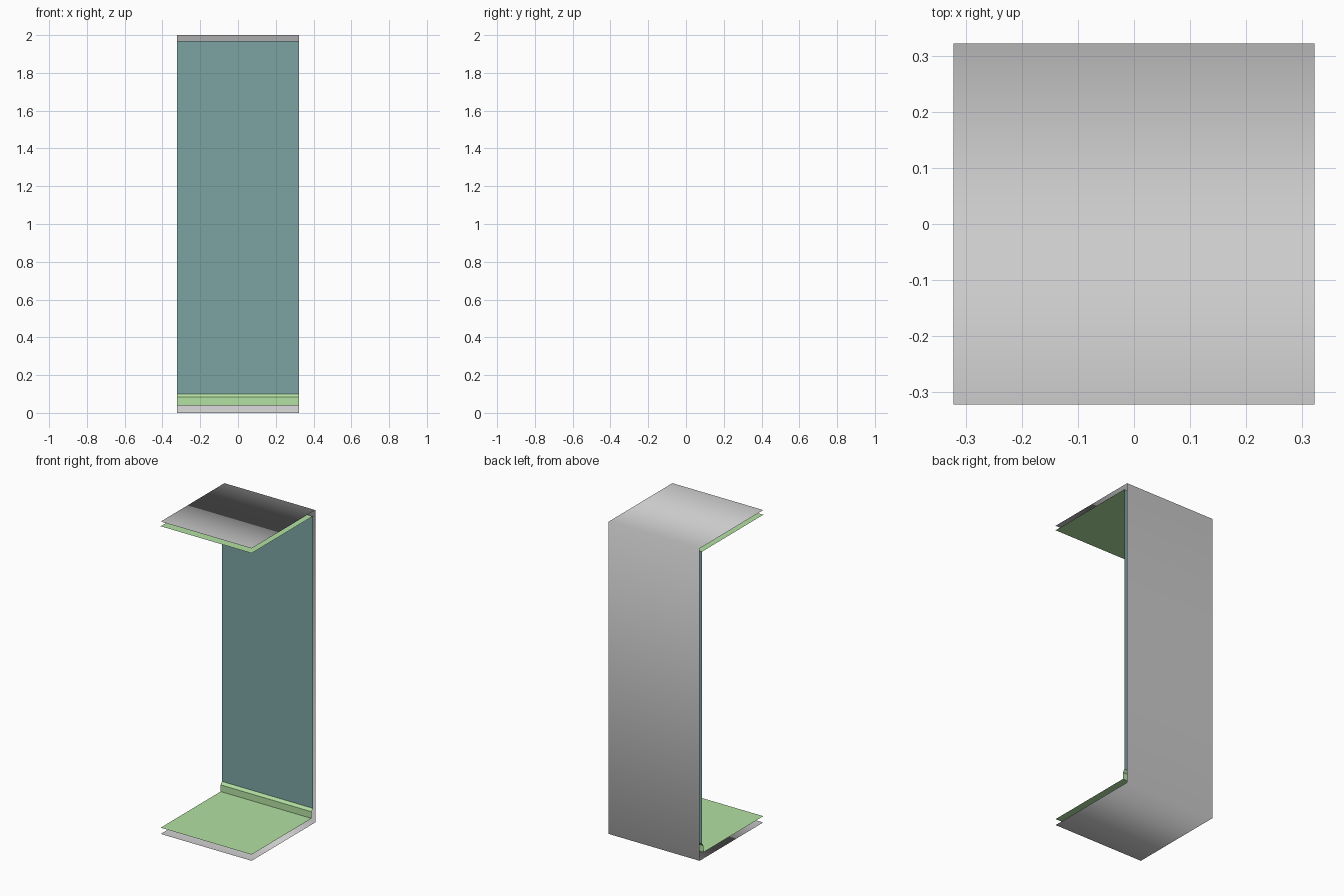
import bpy

if "Cube" in bpy.data.objects:
    bpy.data.objects.remove(bpy.data.objects["Cube"])

W = 0.322          # half width and half depth
WALL_Y = 0.297     # inner wall plane
BASE_Y = 0.284     # front of the skirting
FLOOR_Z, CEIL_Z = 0.04, 1.97


def material(name, rgb):
    m = bpy.data.materials.new(name)
    m.diffuse_color = (*rgb, 1)
    m.use_nodes = True
    m.node_tree.nodes["Principled BSDF"].inputs["Base Color"].default_value = m.diffuse_color
    return m


def strip(name, profile, mat=None, smooth=False):
    """Open sheet: a (y, z) profile swept across the full width in x."""
    n = len(profile)
    verts = [(x, y, z) for x in (-W, W) for y, z in profile]
    faces = [(i, i + 1, n + i + 1, n + i) for i in range(n - 1)]
    me = bpy.data.meshes.new(name)
    me.from_pydata(verts, [], faces)
    if mat:
        me.materials.append(mat)
    me.polygons.foreach_set("use_smooth", [smooth] * len(faces))
    ob = bpy.data.objects.new(name, me)
    bpy.context.collection.objects.link(ob)
    return ob


green = material("green_trim", (0.45, 0.75, 0.36))
teal = material("teal_wall", (0.2, 0.37, 0.37))

# Outer shell: floor underside, back and roof, softly shaded
shell = strip("outer_shell", [(-W, 2), (W, 2), (W, 0), (-W, 0)], smooth=True)
shell.data.flip_normals()
mod = shell.modifiers.new("area_normals", 'WEIGHTED_NORMAL')
mod.mode = 'FACE_AREA'
if shell.data.polygons[1].normal.y < 0:
    shell.data.flip_normals()

# Inner floor with skirting: upright face, then a slope back to the wall
strip("floor_and_skirting", [(-W, FLOOR_Z), (BASE_Y, FLOOR_Z), (BASE_Y, 0.083),
                             (WALL_Y, 0.1)][::-1], green)
# Inner wall panel
strip("wall_panel", [(WALL_Y, CEIL_Z), (WALL_Y, 0.1)], teal)
# Ceiling panel
strip("ceiling_panel", [(-W, CEIL_Z), (WALL_Y, CEIL_Z)], green)

# Turn the inner sheets to face into the room
for ob in bpy.context.collection.objects:
    if ob is shell:
        continue
    p = ob.data.polygons[0]
    inward = -p.normal.y + (1.0 - p.center.z) * p.normal.z
    if inward < 0:
        ob.data.flip_normals()
